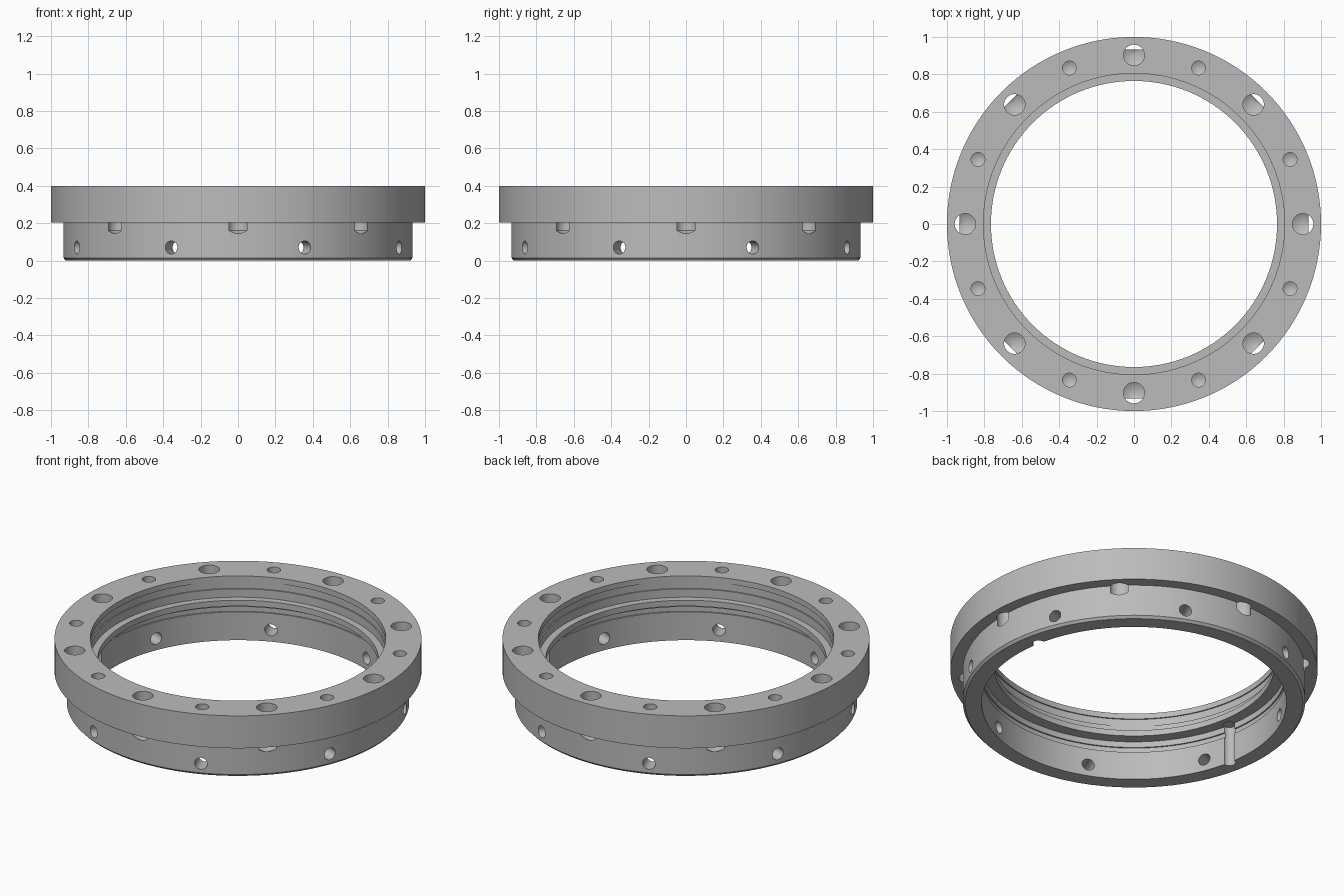
import bpy, bmesh, math
from mathutils import Matrix

if "Cube" in bpy.data.objects:
    bpy.data.objects.remove(bpy.data.objects["Cube"])

STEPS = 128


def lathe(bm, profile, steps, closed, matrix=Matrix()):
    """Revolve (radius, z) points around z; radius 0 makes a tip."""
    rings = []
    for r, z in profile:
        if r == 0:
            rings.append([bm.verts.new(matrix @ Matrix.Translation((0, 0, z)).translation)] * steps)
        else:
            rings.append([bm.verts.new(matrix @ Matrix.Translation(
                (r * math.cos(2 * math.pi * i / steps), r * math.sin(2 * math.pi * i / steps), z)).translation)
                for i in range(steps)])
    pairs = list(zip(rings, rings[1:]))
    if closed:
        pairs.append((rings[-1], rings[0]))
    for a, b in pairs:
        for i in range(steps):
            j = (i + 1) % steps
            loop = list(dict.fromkeys([a[i], a[j], b[j], b[i]]))
            bm.faces.new(loop)


def finish(name, bm):
    bmesh.ops.recalc_face_normals(bm, faces=bm.faces)
    mesh = bpy.data.meshes.new(name)
    bm.to_mesh(mesh)
    bm.free()
    obj = bpy.data.objects.new(name, mesh)
    bpy.context.collection.objects.link(obj)
    return obj


# Flanged ring: stepped outside, inner lip and two shallow bore grooves
bm = bmesh.new()
lathe(bm, [(0.83, 0), (0.92, 0), (0.933, 0.014), (0.933, 0.203), (1, 0.203), (1, 0.398),
           (0.805, 0.398), (0.805, 0.365), (0.812, 0.365), (0.812, 0.32), (0.805, 0.32),
           (0.805, 0.27), (0.765, 0.27), (0.765, 0.235), (0.83, 0.235), (0.83, 0.2),
           (0.838, 0.2), (0.838, 0.17), (0.83, 0.17)], STEPS, True)
ring = finish("flanged_ring", bm)

# Drilled holes and locating slots
bm = bmesh.new()


def at(angle, radius, z=0):
    return Matrix.Rotation(math.radians(angle), 4, 'Z') @ Matrix.Translation((radius, 0, z))


def drill(matrix, r, bottom, tip, top=0.5):
    lathe(bm, [(0, tip), (r, bottom), (r, top), (0, top)], 32, False, matrix)


for k in range(8):
    drill(at(45 * k, 0.903), 0.056, 0.16, 0.127)              # large bolt holes
    drill(at(45 * k + 22.5, 0.903), 0.037, 0.26, 0.238)       # small blind holes
    side = at(45 * k + 22.5, 0.7, 0.07) @ Matrix.Rotation(math.pi / 2, 4, 'Y')
    drill(side, 0.035, 0.0, -0.01, 0.4)                       # radial holes
for angle in (11.25, 191.25):
    drill(at(angle, 0.83), 0.035, -0.05, -0.06, 0.24)         # inner wall slots
cutter = finish("hole_cutter", bm)
cutter.hide_render = True

mod = ring.modifiers.new("holes", 'BOOLEAN')
mod.operation = 'DIFFERENCE'
mod.solver = 'EXACT'
mod.object = cutter
bpy.context.view_layer.objects.active = ring
ring.select_set(True)
bpy.ops.object.modifier_apply(modifier=mod.name)
bpy.data.objects.remove(cutter)

# Single grey metal colour
metal = bpy.data.materials.new("grey_metal")
metal.diffuse_color = (0.5, 0.5, 0.5, 1)
metal.use_nodes = True
metal.node_tree.nodes["Principled BSDF"].inputs["Base Color"].default_value = metal.diffuse_color
ring.data.materials.clear()
ring.data.materials.append(metal)
bpy.ops.object.shade_smooth_by_angle(angle=math.radians(25))
